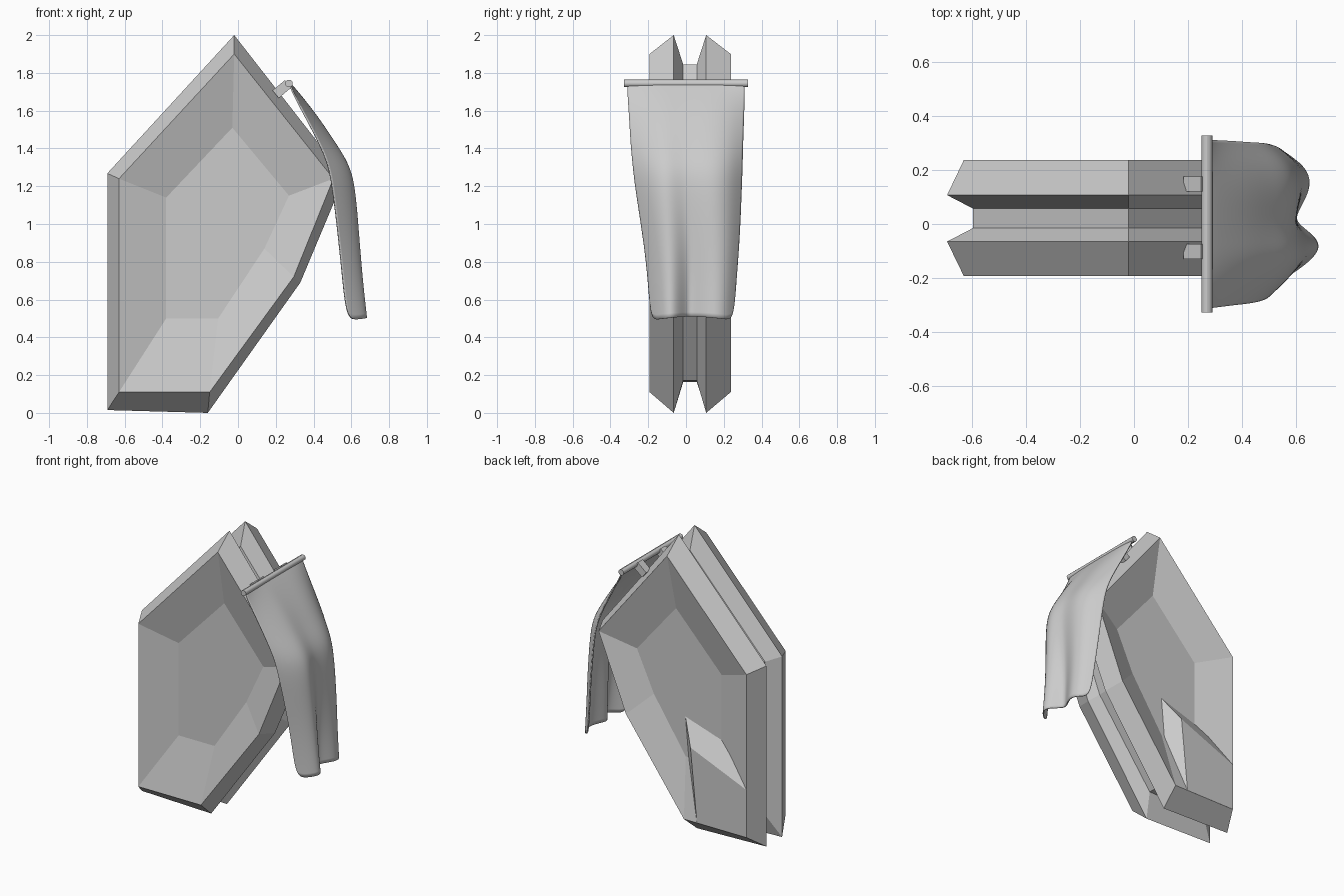
import bpy, bmesh, math
from mathutils import Vector

if "Cube" in bpy.data.objects:
    bpy.data.objects.remove(bpy.data.objects["Cube"])


def finish(name, bm):
    bmesh.ops.recalc_face_normals(bm, faces=bm.faces)
    me = bpy.data.meshes.new(name)
    bm.to_mesh(me)
    bm.free()
    ob = bpy.data.objects.new(name, me)
    bpy.context.collection.objects.link(ob)
    return ob


def loft(name, loops):
    """Skin a list of (outline, y) loops and cap both ends."""
    bm = bmesh.new()
    rings = [[bm.verts.new((x, y, z)) for x, z in pts] for pts, y in loops]
    n = len(rings[0])
    for a, b in zip(rings, rings[1:]):
        for i in range(n):
            j = (i + 1) % n
            bm.faces.new((a[i], a[j], b[j], b[i]))
    bm.faces.new(rings[0])
    bm.faces.new(rings[-1])
    return finish(name, bm)


# Stone slab: two bevelled plates with a V groove between and sunken faces
outer = [(-.692, .015), (-.692, 1.268), (-.02, 2.0), (.565, 1.25), (.33, .69), (-.16, 0)]
rim = [(-.63, .11), (-.63, 1.24), (-.02, 1.9), (.505, 1.24), (.295, .72), (-.15, .11)]
inner = [(-.38, .5), (-.38, 1.14), (-.03, 1.51), (.27, 1.15), (.14, .87), (-.105, .5)]
core = [(a + 1.55 * (c - a), b + 1.55 * (d - b)) for (a, b), (c, d) in zip(outer, rim)]
D = .085
loft("stone_slab", [(inner, -.193 + D), (rim, -.193), (outer, -.065), (core, -.015),
                    (core, .057), (outer, .107), (rim, .237), (inner, .237 - D)])

# Wedge block filling the lower corner of the rear recess
wedge_back = [(-.63, .11), (-.63, .61), (-.1, .78), (-.16, .11)]
wedge_front = [(-.63, .11), (-.63, .44), (-.2, .62), (-.25, .11)]
loft("rear_wedge", [(wedge_back, .15), (wedge_front, .2372)])

# Curtain rod
bpy.ops.mesh.primitive_cylinder_add(vertices=12, radius=.02, depth=.654,
                                    location=(.27, 0, 1.744), rotation=(math.pi / 2, 0, 0))
rod = bpy.context.object
rod.name = "rod"
bpy.ops.object.shade_smooth_by_angle()

# Two brackets holding the rod to the slab
for i, y in enumerate((-.102, .148)):
    bpy.ops.mesh.primitive_cube_add(size=1, location=(.232, y, 1.714),
                                    rotation=(0, -math.radians(40), 0))
    b = bpy.context.object
    b.name = "bracket_%d" % (i + 1)
    b.scale = (.085, .055, .052)

# Draped cloth: rows of z, edge x, fold x, left y, right y, valley depth
rows = [(1.745, .272, .275, -.312, .312, 0), (1.70, .288, .315, -.31, .31, 0),
        (1.57, .356, .420, -.30, .306, .05),
        (1.43, .43, .515, -.292, .30, .1), (1.31, .48, .595, -.28, .297, .15),
        (1.18, .503, .628, -.265, .292, .25), (.92, .533, .652, -.223, .282, .5),
        (.70, .555, .673, -.198, .264, .75), (.50, .577, .697, -.185, .25, .9)]
frac_top = [0, .13, .30, .41, .5, .6, .73, .87, 1]
frac_hem = [0, .1, .24, .36, .45, .56, .74, .89, 1]
bm = bmesh.new()
grid = []
for r, (z, xe, xf, yl, yr, v) in enumerate(rows):
    t = r / (len(rows) - 1)
    w = [0, .55, 1, 1 - .5 * v, 1 - v, 1 - .8 * v, 1 - .4 * v, .7 - .2 * v, 0]
    line = []
    for c in range(9):
        f = frac_top[c] * (1 - t) + frac_hem[c] * t
        lift = .02 * math.sin(math.pi * f) * (t == 1)
        line.append(bm.verts.new((xe + (xf - xe) * w[c], yl + (yr - yl) * f, z + lift - .01 * (t == 1))))
    grid.append(line)
for a, b in zip(grid, grid[1:]):
    for c in range(8):
        bm.faces.new((a[c], b[c], b[c + 1], a[c + 1]))
cloth = finish("draped_cloth", bm)
sub = cloth.modifiers.new("smooth", 'SUBSURF')
sub.levels = sub.render_levels = 3
sol = cloth.modifiers.new("thickness", 'SOLIDIFY')
sol.thickness = .008
sol.offset = 0
for p in cloth.data.polygons:
    p.use_smooth = True
